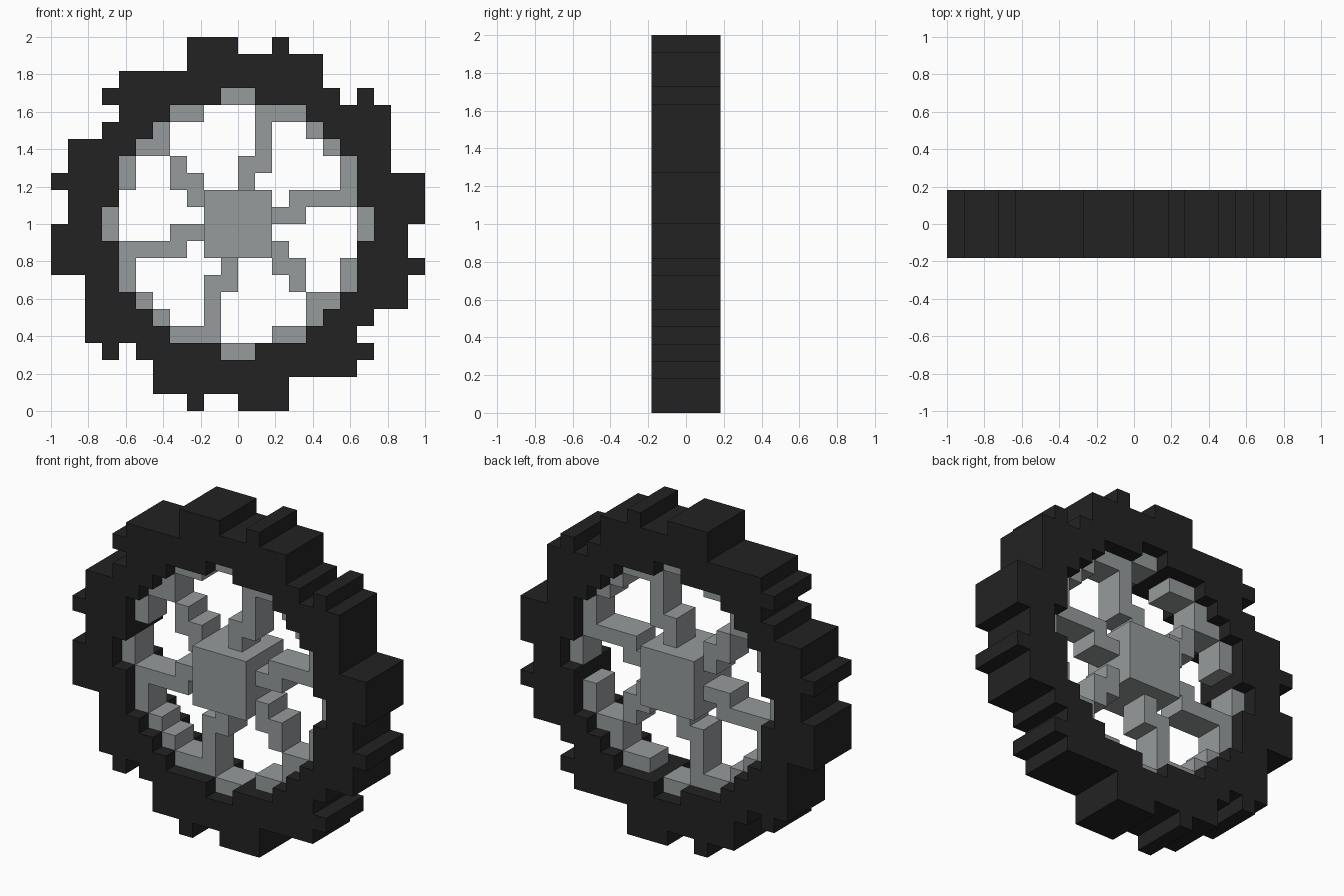
import bpy
import bmesh

CELL = 2 / 22  # the wheel is built on a 22 x 22 block grid

cube = bpy.data.objects.get("Cube")
if cube:
    bpy.data.objects.remove(cube, do_unlink=True)


def material(name, colour):
    mat = bpy.data.materials.new(name)
    mat.use_nodes = True
    mat.diffuse_color = (*colour, 1)
    bsdf = mat.node_tree.nodes["Principled BSDF"]
    bsdf.inputs["Base Color"].default_value = (*colour, 1)
    bsdf.inputs["Roughness"].default_value = 0.8
    return mat


def rect(u0, u1, v0, v1):
    """Set of grid cells inside a rectangle; the origin is the wheel centre."""
    return {(u, v) for u in range(u0, u1) for v in range(v0, v1)}


def half_turn(cells):
    return cells | {(-1 - u, -1 - v) for u, v in cells}


def mirrored(cells):
    both = cells | {(-1 - u, v) for u, v in cells}
    return both | {(u, -1 - v) for u, v in both}


def block_part(name, cells, half_depth, mat):
    """Extrude grid cells through the wheel, with faces on the outside only."""
    bm = bmesh.new()
    verts = {}

    def vert(u, v, side):
        key = (u, v, side)
        if key not in verts:
            verts[key] = bm.verts.new(
                (u * CELL, side * half_depth * CELL, v * CELL + 1))
        return verts[key]

    for u, v in sorted(cells):
        loop = [(u, v), (u + 1, v), (u + 1, v + 1), (u, v + 1)]
        bm.faces.new([vert(*p, -1) for p in loop])
        bm.faces.new([vert(*p, 1) for p in reversed(loop)])
        neighbours = [(u, v - 1), (u + 1, v), (u, v + 1), (u - 1, v)]
        for i, cell in enumerate(neighbours):
            if cell not in cells:
                a, b = loop[i], loop[(i + 1) % 4]
                bm.faces.new([vert(*b, -1), vert(*a, -1),
                              vert(*a, 1), vert(*b, 1)])
    mesh = bpy.data.meshes.new(name)
    bm.to_mesh(mesh)
    bm.free()
    mesh.materials.append(mat)
    obj = bpy.data.objects.new(name, mesh)
    bpy.context.collection.objects.link(obj)
    return obj


rubber = material("black rubber", (0.0165, 0.0165, 0.0165))
metal = material("grey metal", (0.305, 0.328, 0.332))

# Tyre: row spans of the upper half from the middle up, plus two lone treads
rows = [(-10, 11), (-10, 11), (-11, 11), (-10, 9), (-10, 9), (-8, 9),
        (-7, 9), (-8, 6), (-7, 5), (-3, 5), (-3, 0)]
tyre = rect(7, 8, 7, 8) | rect(2, 3, 10, 11)
for v, (left, right) in enumerate(rows):
    tyre |= rect(left, right, v, v + 1)

# Round opening: half width of each row
opening = set()
for v, half in enumerate([8, 7, 7, 7, 6, 5, 4, 1]):
    opening |= rect(-half, half, v, v + 1)
block_part("tyre", half_turn(tyre) - half_turn(opening), 2, rubber)

# Rim: stepped ring lining the opening
rim = mirrored(rect(0, 1, 7, 8) | rect(2, 4, 6, 7) | rect(4, 5, 5, 6)
               | rect(5, 6, 4, 5) | rect(6, 7, 2, 4) | rect(7, 8, 0, 1))
rim |= half_turn(rect(-5, -4, 4, 5))
block_part("rim", rim, 1, metal)

# Spokes: three crooked pairs, each repeated by a half turn
spokes = {
    "upright_spokes": rect(1, 2, 3, 7) | rect(0, 1, 2, 4),
    "level_spokes": rect(2, 4, 0, 1) | rect(3, 7, 1, 2),
    "diagonal_spokes": rect(-4, -3, 2, 4) | rect(-3, -2, 1, 3),
}
for name, cells in spokes.items():
    block_part(name, half_turn(cells), 1, metal)

# Hub: square block as deep as the tyre
block_part("hub", rect(-2, 2, -2, 2), 2, metal)
